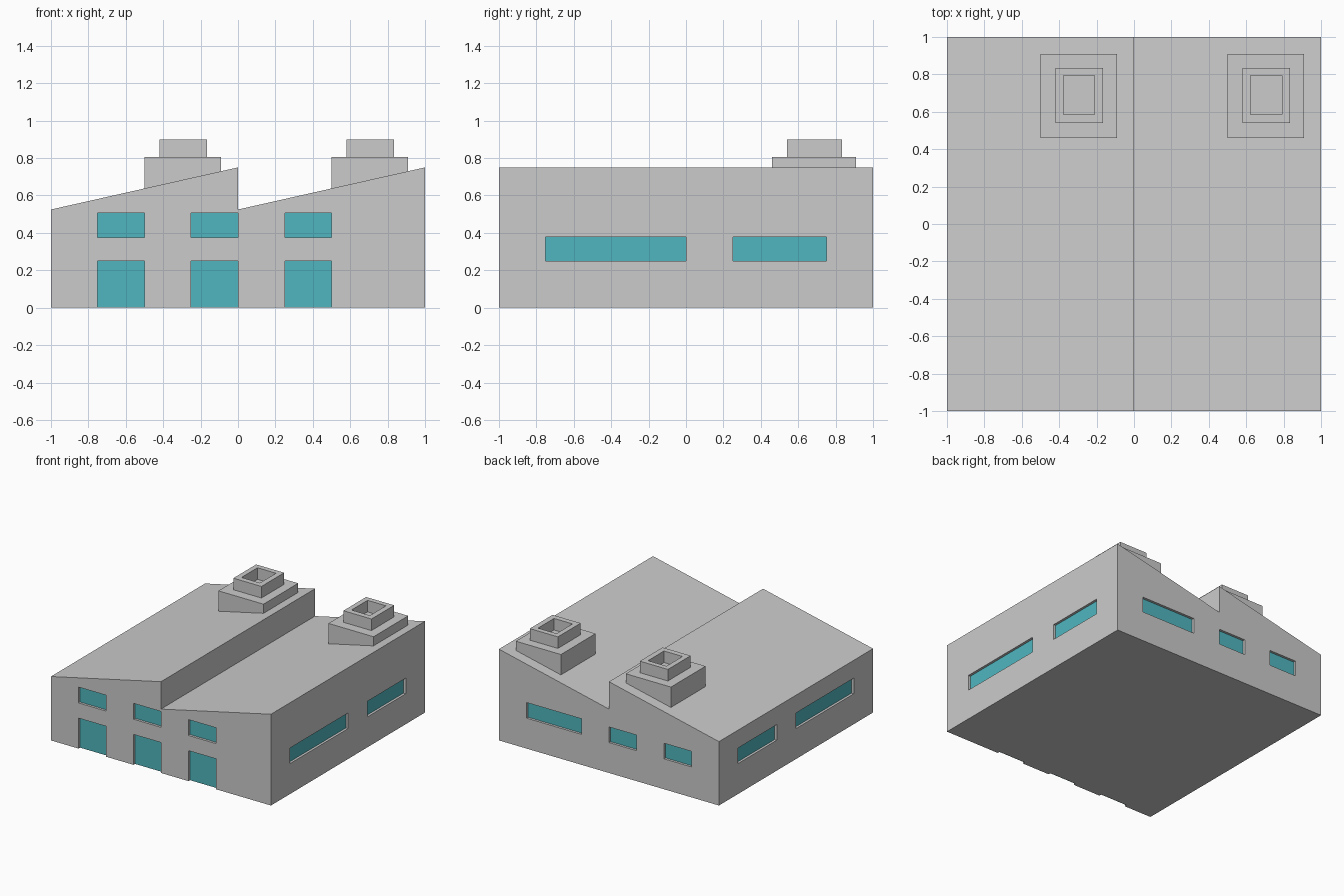
import bpy, bmesh
from mathutils import Matrix, Vector
from math import pi

if "Cube" in bpy.data.objects:
    bpy.data.objects.remove(bpy.data.objects["Cube"])

glass = bpy.data.materials.new("glass")
glass.diffuse_color = (0.08, 0.47, 0.52, 1)
glass.use_nodes = True
glass.node_tree.nodes["Principled BSDF"].inputs["Base Color"].default_value = glass.diffuse_color
DEPTH = 0.02


def add_object(name, bm):
    mesh = bpy.data.meshes.new(name)
    bmesh.ops.recalc_face_normals(bm, faces=bm.faces)
    bm.to_mesh(mesh)
    bm.free()
    ob = bpy.data.objects.new(name, mesh)
    bpy.context.collection.objects.link(ob)
    return ob


def add_box(bm, lo, hi, matrix=Matrix()):
    lo, hi = Vector(lo), Vector(hi)
    m = matrix @ Matrix.Translation((lo + hi) / 2) @ Matrix.Diagonal((*(hi - lo), 1))
    bmesh.ops.create_cube(bm, size=1, matrix=m)


# Saw-tooth building body, extruded front to back
bm = bmesh.new()
profile = [(-1, 0), (1, 0), (1, 0.75), (0, 0.525), (0, 0.75), (-1, 0.525)]
face = bm.faces.new([bm.verts.new((x, -1, z)) for x, z in profile])
ext = bmesh.ops.extrude_face_region(bm, geom=[face])
bmesh.ops.translate(bm, vec=(0, 2, 0),
                    verts=[v for v in ext["geom"] if isinstance(v, bmesh.types.BMVert)])
body = add_object("building_body", bm)

# Openings per wall, in that wall's own left-to-right coordinates
columns = [(-0.75, -0.5), (-0.25, 0), (0.25, 0.5)]
walls = {
    "front": (0, [(a, b, z0, z1) for a, b in columns for z0, z1 in ((0, 0.25), (0.375, 0.505))]),
    "right": (pi / 2, [(-0.75, 0, 0.25, 0.378), (0.25, 0.75, 0.25, 0.378)]),
    "back": (pi, [(-0.75, -0.25, 0.25, 0.378), (0, 0.25, 0.25, 0.378), (0.5, 0.75, 0.25, 0.378)]),
    "left": (-pi / 2, [(-0.75, -0.25, 0.25, 0.378), (0, 0.75, 0.25, 0.378)]),
}
cut = bmesh.new()
for wall, (angle, openings) in walls.items():
    turn = Matrix.Rotation(angle, 4, "Z")
    panes = bmesh.new()
    for a, b, z0, z1 in openings:
        bottom = z0 if z0 > 0 else -0.1
        add_box(cut, (a, -1.1, bottom), (b, -1 + DEPTH + 0.002, z1), turn)
        panes.faces.new([panes.verts.new(turn @ Vector((x, -1 + DEPTH, z)))
                         for x, z in ((a, z0), (b, z0), (b, z1), (a, z1))])
    add_object(wall + "_glass", panes).data.materials.append(glass)

# Recess cutter for all openings
cutter = add_object("opening_cutter", cut)
cutter.hide_render = True
cutter.hide_set(True)
mod = body.modifiers.new("openings", "BOOLEAN")
mod.operation = "DIFFERENCE"
mod.solver = "EXACT"
mod.object = cutter

# Stepped hollow chimneys, one per roof bay
for name, dx in (("left", 0), ("right", 1)):
    bm = bmesh.new()
    rings = [(-0.5, -0.09, 0.46, 0.91, 0.6), (-0.5, -0.09, 0.46, 0.91, 0.805),
             (-0.42, -0.165, 0.54, 0.835, 0.805), (-0.42, -0.165, 0.54, 0.835, 0.9),
             (-0.378, -0.21, 0.585, 0.793, 0.9), (-0.378, -0.21, 0.585, 0.793, 0.805)]
    loops = [[bm.verts.new((x + dx, y, z)) for x, y in ((x0, y0), (x1, y0), (x1, y1), (x0, y1))]
             for x0, x1, y0, y1, z in rings]
    for low, up in zip(loops, loops[1:]):
        for i in range(4):
            j = (i + 1) % 4
            bm.faces.new((low[i], low[j], up[j], up[i]))
    bm.faces.new(loops[0])
    bm.faces.new(loops[-1])
    add_object(name + "_chimney", bm)
